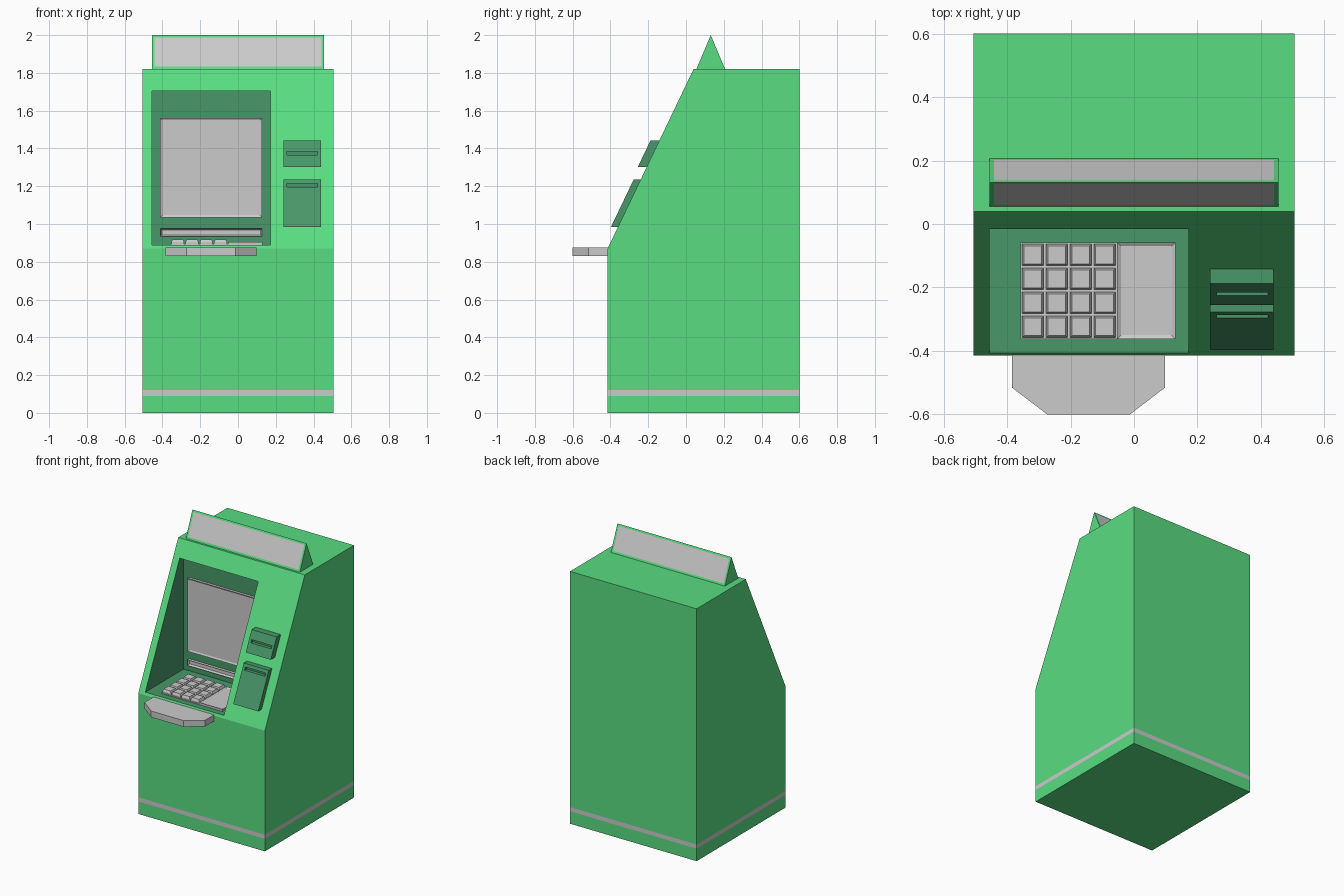
import bpy, bmesh
from mathutils import Vector

if "Cube" in bpy.data.objects:
    bpy.data.objects.remove(bpy.data.objects["Cube"])


def material(name, color):
    m = bpy.data.materials.new(name)
    m.diffuse_color = (*color, 1)
    m.use_nodes = True
    m.node_tree.nodes["Principled BSDF"].inputs["Base Color"].default_value = m.diffuse_color
    return m


GREEN = material("green", (0.10, 0.72, 0.22))
DARK_GREEN = material("dark_green", (0.065, 0.31, 0.14))
FRONT, UP = (0, -1, 0), (0, 0, 1)
SLOPE = (1.82 - 0.87, 0.04 + 0.415)          # rise and run of the sloping face


def slope_y(z):
    return -0.415 + (z - 0.87) * SLOPE[1] / SLOPE[0]


def prism(name, pts, lo, hi, axis="X", mats=(), inset=None):
    """Extrude a profile (yz for axis X, xy for axis Z) from lo to hi.
    inset = (normals, width, depth, inner material index)"""
    bm = bmesh.new()
    place = (lambda p, t: (t, *p)) if axis == "X" else (lambda p, t: (*p, t))
    a = [bm.verts.new(place(p, lo)) for p in pts]
    b = [bm.verts.new(place(p, hi)) for p in pts]
    bm.faces.new(a)
    bm.faces.new(b)
    for i in range(len(pts)):
        j = (i + 1) % len(pts)
        bm.faces.new((a[i], a[j], b[j], b[i]))
    bmesh.ops.recalc_face_normals(bm, faces=bm.faces)
    bm.normal_update()
    if inset:
        normals, width, depth, index = inset
        chosen = [f for f in bm.faces
                  if any(f.normal.dot(Vector(n)) > 0.85 for n in normals)]
        bmesh.ops.inset_individual(bm, faces=chosen, thickness=width,
                                   depth=depth, use_even_offset=True)
        for f in chosen:
            f.material_index = index
    me = bpy.data.meshes.new(name)
    bm.to_mesh(me)
    bm.free()
    for m in mats:
        me.materials.append(m)
    ob = bpy.data.objects.new(name, me)
    bpy.context.collection.objects.link(ob)
    return ob


def box(name, x, y, z, mats=(), inset=None):
    pts = [(y[0], z[0]), (y[1], z[0]), (y[1], z[1]), (y[0], z[1])]
    return prism(name, pts, x[0], x[1], "X", mats, inset)


def cut(ob, x, y, z):
    """Cut a box-shaped hole and discard the cutter."""
    cutter = box("cutter", x, y, z)
    cutter.hide_render = True
    mod = ob.modifiers.new("cut", "BOOLEAN")
    mod.operation, mod.solver, mod.object = "DIFFERENCE", "EXACT", cutter
    bpy.context.view_layer.objects.active = ob
    bpy.ops.object.modifier_apply(modifier=mod.name)
    bpy.data.objects.remove(cutter)


# Cabinet with sloping front and recessed console
cabinet = prism("cabinet", [(-0.415, 0), (0.6, 0), (0.6, 1.82), (0.04, 1.82), (-0.415, 0.87)],
                -0.505, 0.505, mats=(GREEN, None, DARK_GREEN))
RX, RY, RZ = (-0.455, 0.172), (-0.7, 0.03), (0.888, 1.705)
cut(cabinet, RX, RY, RZ)

# Grey stripe around the foot, darker lining in the recess
bm = bmesh.new()
bm.from_mesh(cabinet.data)
for z in (0.09, 0.12):
    bmesh.ops.bisect_plane(bm, geom=bm.verts[:] + bm.edges[:] + bm.faces[:],
                           plane_co=(0, 0, z), plane_no=UP)
for f in bm.faces:
    c = f.calc_center_median()
    f.material_index = 0
    if 0.09 < c.z < 0.12:
        f.material_index = 1
    elif (RX[0] - 0.001 < c.x < RX[1] + 0.001 and c.y < RY[1] + 0.001
          and RZ[0] - 0.001 < c.z < RZ[1] + 0.001 and c.y > slope_y(c.z) + 0.003):
        f.material_index = 2
bm.to_mesh(cabinet.data)
bm.free()

# Screen with thin bezel, and the slot beneath it
box("screen", (-0.412, 0.128), (0.012, 0.035), (1.035, 1.562), inset=([FRONT], 0.012, -0.006, 0))
box("cash_slot", (-0.41, 0.128), (0.008, 0.035), (0.935, 0.975), inset=([FRONT], 0.008, -0.015, 0))

# Keypad: base plate, 4 x 4 tapered keys, side pad
box("keypad_base", (-0.357, -0.053), (-0.362, -0.058), (0.88, 0.894))
for row in range(4):
    for col in range(4):
        x, y = -0.319 + col * 0.0755, -0.324 + row * 0.0755
        box(f"key_{row}_{col}", (x - 0.034, x + 0.034), (y - 0.034, y + 0.034),
            (0.89, 0.904), inset=([UP], 0.006, 0.015, 0))
box("side_pad", (-0.053, 0.13), (-0.362, -0.058), (0.88, 0.904), inset=([UP], 0.012, -0.008, 0))

# Card and receipt boxes standing off the slope, each with a slot
for name, z0, z1, off, slot in (("card_reader", 1.303, 1.442, 0.047, 1.375),
                                ("receipt_printer", 0.985, 1.235, 0.037, 1.205)):
    pts = [(slope_y(z0) - off, z0), (slope_y(z0) + 0.01, z0),
           (slope_y(z1) + 0.01, z1), (slope_y(z1) - off, z1)]
    ob = prism(name, pts, 0.24, 0.44, mats=(DARK_GREEN,))
    front = slope_y(slot) - off
    cut(ob, (0.26, 0.422), (front - 0.1, front + 0.02), (slot - 0.01, slot + 0.01))

# Shelf with chamfered front corners
prism("shelf", [(-0.385, -0.405), (-0.385, -0.515), (-0.273, -0.6), (-0.013, -0.6),
                (0.098, -0.515), (0.098, -0.405)], 0.83, 0.875, "Z")

# Triangular sign on the roof with grey panels front and back
prism("roof_sign", [(0.055, 1.82), (0.207, 1.82), (0.131, 2.0)], -0.455, 0.455,
      mats=(GREEN, None), inset=([(0, -0.92, 0.39), (0, 0.92, 0.39)], 0.014, 0.0, 1))
